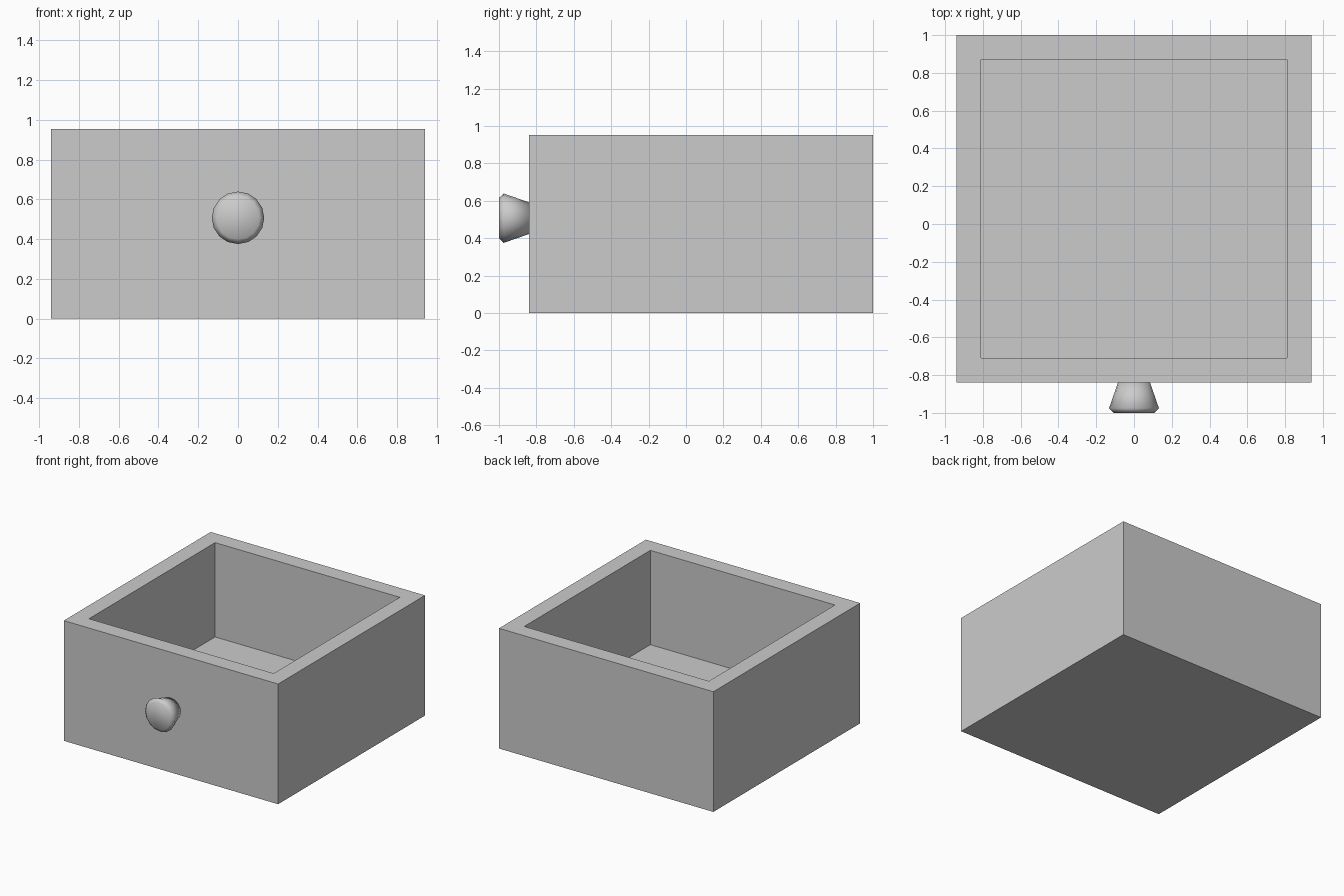
import bpy, bmesh, math
from mathutils import Matrix

cube = bpy.data.objects.get("Cube")
if cube:
    bpy.data.objects.remove(cube, do_unlink=True)

GREY = (0.6, 0.6, 0.6, 1)
grey = bpy.data.materials.new("plain grey")
grey.use_nodes = True
grey.diffuse_color = GREY
grey.node_tree.nodes["Principled BSDF"].inputs["Base Color"].default_value = GREY


def add_object(name, bm):
    bmesh.ops.recalc_face_normals(bm, faces=bm.faces)
    mesh = bpy.data.meshes.new(name)
    bm.to_mesh(mesh)
    bm.free()
    mesh.materials.append(grey)
    obj = bpy.data.objects.new(name, mesh)
    bpy.context.collection.objects.link(obj)
    return obj


# Drawer box: top face inset to the wall thickness, then pushed down to the floor
WIDTH, FRONT, BACK, HEIGHT = 1.88, -0.84, 1.0, 0.953
WALL, FLOOR = 0.13, 0.205
bm = bmesh.new()
bmesh.ops.create_cube(bm, size=1)
bmesh.ops.scale(bm, vec=(WIDTH, BACK - FRONT, HEIGHT), verts=bm.verts)
bmesh.ops.translate(bm, vec=(0, (FRONT + BACK) / 2, HEIGHT / 2), verts=bm.verts)
top = max(bm.faces, key=lambda f: f.calc_center_median().z)
bmesh.ops.inset_region(bm, faces=[top], thickness=WALL, use_even_offset=True)
pushed = bmesh.ops.extrude_face_region(bm, geom=[top])
floor_verts = [v for v in pushed["geom"] if isinstance(v, bmesh.types.BMVert)]
bmesh.ops.translate(bm, vec=(0, 0, FLOOR - HEIGHT), verts=floor_verts)
if top.is_valid:
    bmesh.ops.delete(bm, geom=[top], context="FACES_ONLY")
add_object("drawer_box", bm)

# Knob: flared profile (y, radius) joined ring by ring and capped
SIDES = 16
KNOB_Z = 0.507
bm = bmesh.new()
rings = []
for y, radius in [(FRONT, 0.085), (-0.975, 0.132), (-1.0, 0.108)]:
    ring = bmesh.ops.create_circle(bm, segments=SIDES, radius=radius,
                                   matrix=Matrix.Translation((0, y, KNOB_Z))
                                   @ Matrix.Rotation(math.pi / 2, 4, "X"))
    rings.append(ring["verts"])
for a, b in zip(rings, rings[1:]):
    for i in range(SIDES):
        j = (i + 1) % SIDES
        bm.faces.new((a[i], a[j], b[j], b[i]))
bm.faces.new(rings[0])
bm.faces.new(rings[-1])
knob = add_object("knob", bm)
knob.data.shade_smooth()
